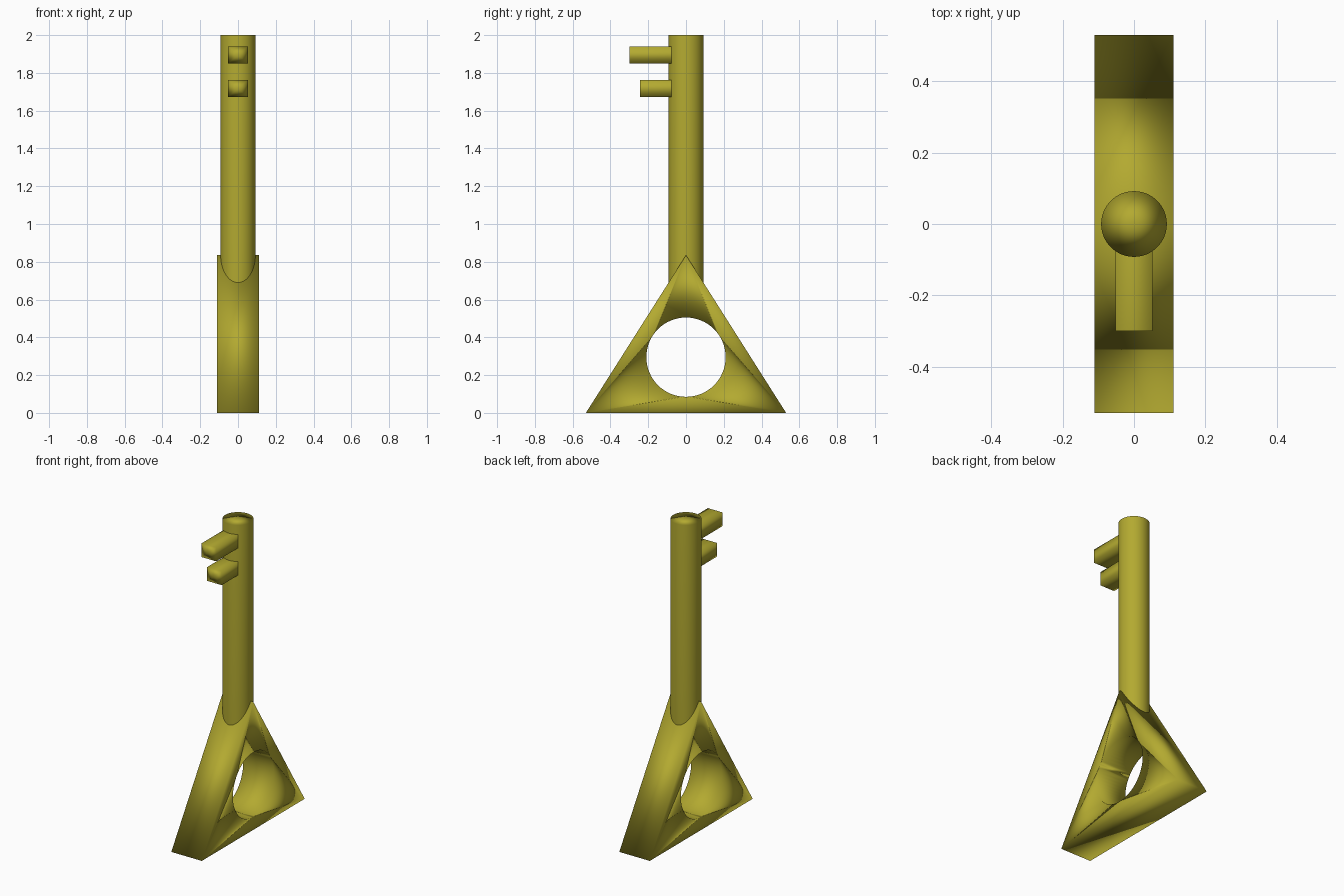
import bpy
import bmesh
from math import cos, sin, pi

cube = bpy.data.objects.get("Cube")
if cube:
    bpy.data.objects.remove(cube, do_unlink=True)

# Single olive yellow material
olive = bpy.data.materials.new("olive_yellow")
olive.use_nodes = True
color = (0.45, 0.40, 0.03, 1)
olive.diffuse_color = color
olive.node_tree.nodes["Principled BSDF"].inputs["Base Color"].default_value = color


def finish(name, bm):
    """Make a softly shaded object whose normals follow the larger faces."""
    bmesh.ops.recalc_face_normals(bm, faces=bm.faces)
    for face in bm.faces:
        face.smooth = True
    mesh = bpy.data.meshes.new(name)
    bm.to_mesh(mesh)
    bm.free()
    mesh.materials.append(olive)
    obj = bpy.data.objects.new(name, mesh)
    bpy.context.collection.objects.link(obj)
    soft = obj.modifiers.new("soft_normals", "WEIGHTED_NORMAL")
    soft.mode = "FACE_AREA"
    return obj


def closed_loop(bm, points):
    verts = [bm.verts.new(p) for p in points]
    return [bm.edges.new((a, b)) for a, b in zip(verts, verts[1:] + verts[:1])]


# Triangular handle with a round hole, extruded across x
half_width, half_base, apex = 0.11, 0.53, 0.835
hole_z, hole_r, segments = 0.295, 0.21, 64
bm = bmesh.new()
edges = closed_loop(bm, [(-half_width, -half_base, 0),
                         (-half_width, half_base, 0),
                         (-half_width, 0, apex)])
edges += closed_loop(bm, [(-half_width, hole_r * cos(2 * pi * i / segments),
                           hole_z + hole_r * sin(2 * pi * i / segments))
                          for i in range(segments)])
bmesh.ops.triangle_fill(bm, edges=edges, use_beauty=True)
extruded = bmesh.ops.extrude_face_region(bm, geom=bm.faces[:], use_keep_orig=True)
moved = [g for g in extruded["geom"] if isinstance(g, bmesh.types.BMVert)]
bmesh.ops.translate(bm, verts=moved, vec=(2 * half_width, 0, 0))
finish("handle", bm)

# Round shaft, sunk into the handle
shaft_bottom, shaft_top, shaft_r = 0.56, 2.0, 0.092
bm = bmesh.new()
bmesh.ops.create_cone(bm, cap_ends=True, cap_tris=True, segments=64,
                      radius1=shaft_r, radius2=shaft_r,
                      depth=shaft_top - shaft_bottom)
bmesh.ops.translate(bm, verts=bm.verts, vec=(0, 0, (shaft_bottom + shaft_top) / 2))
finish("shaft", bm)

# Two square teeth pointing forward
for name, z, length in (("upper_tooth", 1.895, 0.30), ("lower_tooth", 1.718, 0.243)):
    bm = bmesh.new()
    bmesh.ops.create_cube(bm, size=1)
    bmesh.ops.scale(bm, verts=bm.verts, vec=(0.104, length, 0.09))
    bmesh.ops.translate(bm, verts=bm.verts, vec=(0, -length / 2, z))
    ends = [f for f in bm.faces if abs(f.normal.y) > 0.9]
    bmesh.ops.poke(bm, faces=ends)
    finish(name, bm)
